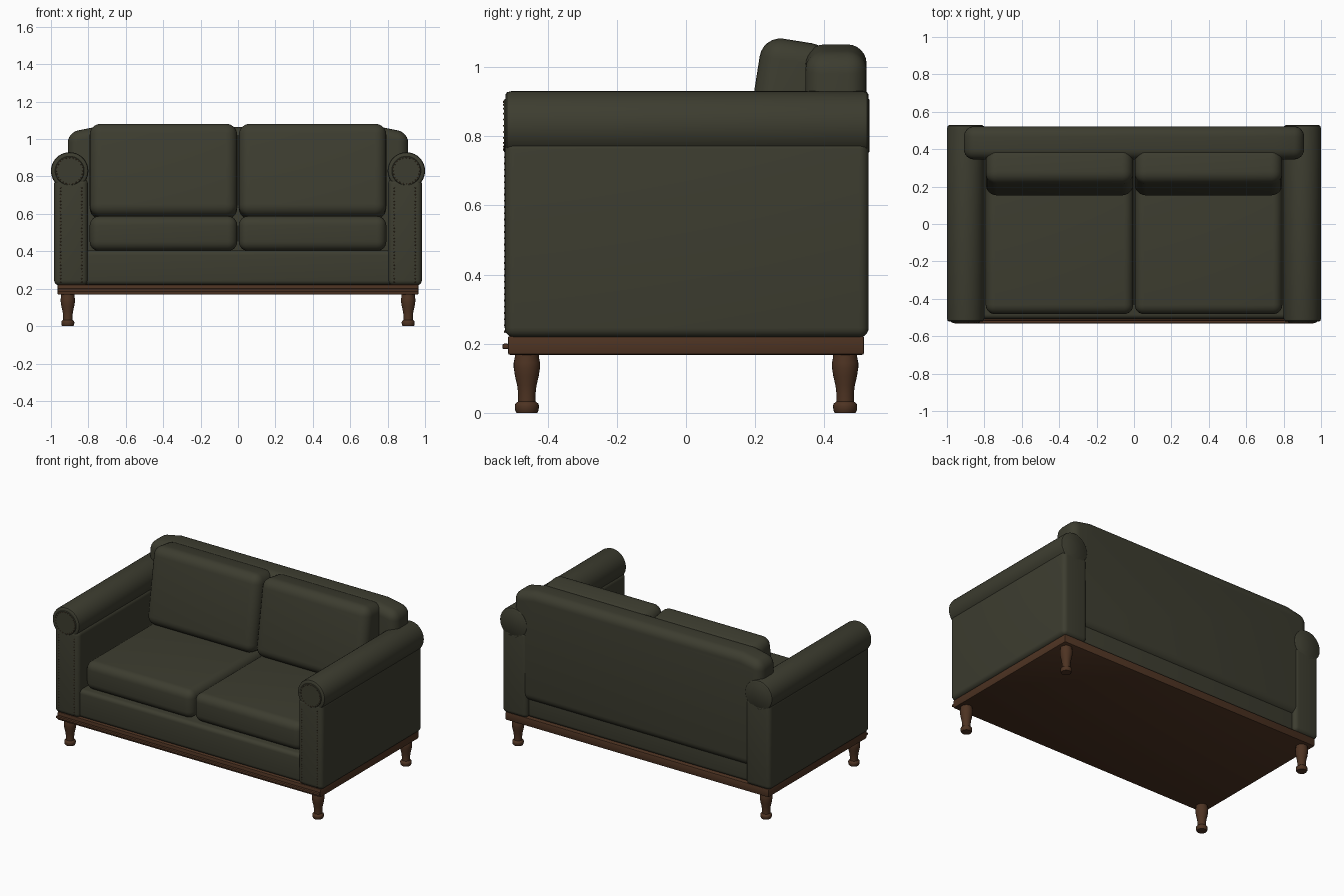
import bpy, bmesh, math
from mathutils import Matrix, Vector

if "Cube" in bpy.data.objects:
    bpy.data.objects.remove(bpy.data.objects["Cube"])


def material(name, rgb):
    m = bpy.data.materials.new(name)
    m.diffuse_color = (*rgb, 1)
    m.use_nodes = True
    m.node_tree.nodes["Principled BSDF"].inputs["Base Color"].default_value = m.diffuse_color
    return m


GREEN = material("olive upholstery", (0.046, 0.046, 0.029))
WOOD = material("walnut wood", (0.075, 0.033, 0.016))
NAIL = material("bronze nails", (0.085, 0.045, 0.022))


def finish(bm, name, mat, angle=40):
    bmesh.ops.recalc_face_normals(bm, faces=bm.faces[:])
    me = bpy.data.meshes.new(name)
    bm.to_mesh(me)
    bm.free()
    ob = bpy.data.objects.new(name, me)
    bpy.context.collection.objects.link(ob)
    me.materials.append(mat)
    bpy.ops.object.select_all(action='DESELECT')
    ob.select_set(True)
    bpy.context.view_layer.objects.active = ob
    bpy.ops.object.shade_smooth_by_angle(angle=math.radians(angle))
    return ob


def soften(ob, radius, segments=5):
    b = ob.modifiers.new("rounding", 'BEVEL')
    b.width, b.segments = radius, segments
    b.limit_method = 'ANGLE'
    b.angle_limit = math.radians(30)
    return ob


def box(name, lo, hi, mat, radius=0.0, segments=5, tilt=0.0):
    lo, hi = Vector(lo), Vector(hi)
    size = hi - lo
    bm = bmesh.new()
    bmesh.ops.create_cube(bm, size=1, matrix=Matrix.Diagonal((*size, 1)))
    if radius:
        # bevel in the mesh so that smooth shading follows the rounding
        bmesh.ops.bevel(bm, geom=bm.edges[:], offset=radius, segments=segments,
                        profile=0.5, affect='EDGES')
    bm.transform(Matrix.Translation((lo + hi) / 2) @ Matrix.Rotation(tilt, 4, 'X'))
    return finish(bm, name, mat)


def lathe(name, profile, matrix, mat, sides=24):
    bm = bmesh.new()
    rings = [[bm.verts.new((r * math.cos(2 * math.pi * i / sides),
                            r * math.sin(2 * math.pi * i / sides), z))
              for i in range(sides)] for r, z in profile]
    for a, b in zip(rings, rings[1:]):
        for i in range(sides):
            j = (i + 1) % sides
            bm.faces.new((a[i], a[j], b[j], b[i]))
    bm.faces.new(rings[0])
    bm.faces.new(rings[-1])
    bm.transform(matrix)
    return finish(bm, name, mat)


# wooden plinth with front moulding
box("plinth", (-0.965, -0.515, 0.168), (0.965, 0.515, 0.222), WOOD, 0.006, 2)
box("front_moulding", (-0.965, -0.531, 0.184), (0.965, -0.512, 0.2), WOOD, 0.005, 2)

# turned legs
LEG = [(0.03, 0), (0.034, 0.008), (0.035, 0.02), (0.033, 0.027), (0.025, 0.033),
       (0.025, 0.055), (0.028, 0.08), (0.034, 0.105), (0.038, 0.13),
       (0.038, 0.145), (0.035, 0.16), (0.035, 0.172)]
for sx, side in ((-1, "left"), (1, "right")):
    for sy, end in ((-1, "front"), (1, "back")):
        lathe(f"{end}_{side}_leg", LEG,
              Matrix.Translation((sx * 0.91, sy * 0.46, 0)), WOOD)

# upholstered seat base
box("seat_base", (-0.83, -0.507, 0.22), (0.83, 0.5, 0.405), GREEN, 0.025)

# back rest with sloping shoulders
bm = bmesh.new()
outline = [(-0.91, 0.33), (0.91, 0.33), (0.91, 1.035), (0.76, 1.065),
           (-0.76, 1.065), (-0.91, 1.035)]
face = bm.faces.new([bm.verts.new((x, 0.345, z)) for x, z in outline])
new = bmesh.ops.extrude_face_region(bm, geom=[face])["geom"]
bmesh.ops.translate(bm, vec=(0, 0.177, 0),
                    verts=[v for v in new if isinstance(v, bmesh.types.BMVert)])
rims = [e for e in bm.edges if e.calc_face_angle(0) > math.radians(30)]
bmesh.ops.bevel(bm, geom=rims, offset=0.055, segments=6, profile=0.5, affect='EDGES')
finish(bm, "back_rest", GREEN)

# arm bodies, rolls and nail trim
ROLL = [(0.075, -0.526), (0.078, -0.522), (0.09, -0.522), (0.097, -0.517), (0.1, -0.505),
        (0.1, 0.51), (0.097, 0.523), (0.09, 0.528), (0.078, 0.528), (0.075, 0.53)]
for s, side in ((-1, "left"), (1, "right")):
    x0, x1 = sorted((s * 0.803, s * 0.983))
    box(f"{side}_arm", (x0, -0.524, 0.218), (x1, 0.528, 0.79), GREEN, 0.028)
    to_y = Matrix.Translation((s * 0.9, 0, 0.83)) @ Matrix.Rotation(-math.pi / 2, 4, 'X')
    lathe(f"{side}_arm_roll", ROLL, to_y, GREEN, 40)
    # nail heads down both front edges and around the roll
    spots = [(s * x, -0.523, 0.235 + 0.018 * i) for x in (0.835, 0.948) for i in range(29)]
    spots += [(s * 0.9 + 0.07 * math.cos(a), -0.525, 0.83 + 0.07 * math.sin(a))
              for a in (2 * math.pi * i / 24 for i in range(24))]
    bm = bmesh.new()
    for p in spots:
        bmesh.ops.create_icosphere(bm, subdivisions=1, radius=0.004,
                                   matrix=Matrix.Translation(p))
    finish(bm, f"{side}_arm_nails", NAIL)

# seat and back cushions
for s, side in ((-1, "left"), (1, "right")):
    x0, x1 = sorted((s * 0.004, s * 0.793))
    box(f"{side}_seat_cushion", (x0, -0.482, 0.402), (x1, 0.34, 0.588), GREEN, 0.05, 6)
    box(f"{side}_back_cushion", (x0, 0.182, 0.575), (x1, 0.386, 1.078), GREEN, 0.06, 6,
        tilt=math.radians(-9))
